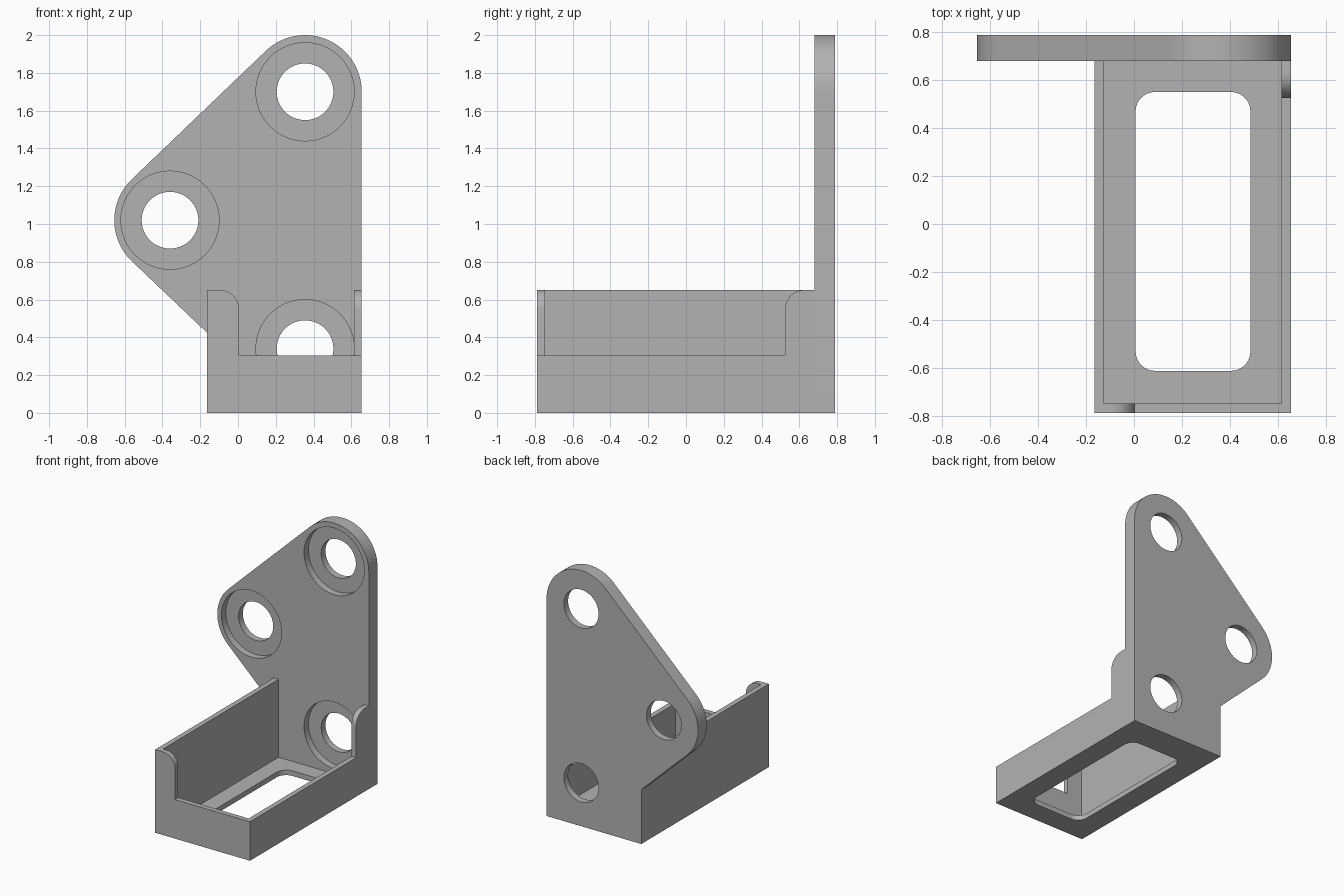
import bpy, bmesh, math

if "Cube" in bpy.data.objects:
    bpy.data.objects.remove(bpy.data.objects["Cube"])

gray = bpy.data.materials.new("plain gray")
gray.diffuse_color = (0.45, 0.45, 0.45, 1)
gray.use_nodes = True
gray.node_tree.nodes["Principled BSDF"].inputs["Base Color"].default_value = gray.diffuse_color


def arc(cx, cy, r, a0, a1, n=16):
    return [(cx + r * math.cos(math.radians(a0 + (a1 - a0) * i / n)),
             cy + r * math.sin(math.radians(a0 + (a1 - a0) * i / n))) for i in range(n + 1)]


def prism(name, pts, axis, lo, hi):
    """Extrude a 2D profile along an axis from lo to hi."""
    place = {"x": lambda u, v, w: (w, u, v),
             "y": lambda u, v, w: (u, w, v),
             "z": lambda u, v, w: (u, v, w)}[axis]
    bm = bmesh.new()
    a = [bm.verts.new(place(u, v, lo)) for u, v in pts]
    b = [bm.verts.new(place(u, v, hi)) for u, v in pts]
    bm.faces.new(a)
    bm.faces.new(b)
    n = len(pts)
    for i in range(n):
        j = (i + 1) % n
        bm.faces.new((a[i], a[j], b[j], b[i]))
    bmesh.ops.recalc_face_normals(bm, faces=bm.faces)
    me = bpy.data.meshes.new(name)
    bm.to_mesh(me)
    bm.free()
    me.materials.append(gray)
    ob = bpy.data.objects.new(name, me)
    bpy.context.collection.objects.link(ob)
    return ob


def rect(x0, y0, x1, y1):
    return [(x0, y0), (x1, y0), (x1, y1), (x0, y1)]


def cut(ob, cutters):
    bpy.context.view_layer.objects.active = ob
    for c in cutters:
        m = ob.modifiers.new("cut", "BOOLEAN")
        m.operation, m.solver, m.object = "DIFFERENCE", "EXACT", c
        bpy.ops.object.modifier_apply(modifier=m.name)
        bpy.data.objects.remove(c)


def smooth(ob):
    bpy.ops.object.select_all(action="DESELECT")
    ob.select_set(True)
    bpy.context.view_layer.objects.active = ob
    bpy.ops.object.shade_smooth_by_angle(angle=math.radians(30))


L, R, F, B = -0.165, 0.655, -0.7875, 0.7875   # tray sides and overall depth
PLATE, WALL, TALL, LOW, FIL = 0.68, 0.04, 0.65, 0.305, 0.1

# back plate: rounded triangle running down to the tray base
tilt = math.degrees(math.atan2(0.68, 0.715))
outline = ([(L, 0), (R, 0)]
           + arc(0.355, 1.70, 0.30, 0, 90 + tilt, 32)
           + arc(-0.355, 1.02, 0.30, 90 + tilt, 270 - tilt, 24)
           + [(L, 0.425)])
plate = prism("back_plate", outline, "y", PLATE, B)

# bolt holes with counterbores on the front face
holes = []
for x, z in ((0.355, 1.70), (-0.36, 1.02), (0.355, 0.34)):
    holes.append(prism("hole", arc(x, z, 0.15, 0, 360, 64)[:-1], "y", 0.5, 1))
    holes.append(prism("counterbore", arc(x, z, 0.26, 0, 360, 64)[:-1], "y", 0.5, PLATE + 0.055))
cut(plate, holes)
smooth(plate)

# tray: open box with a floor window and lowered front and right walls
tray = prism("tray", rect(L, F, R, PLATE), "z", 0, TALL)
cavity = prism("cavity", rect(L + WALL, F + WALL, R - WALL, 0.9), "z", WALL, 1)
x0, x1, y0, y1, r = 0.007, 0.485, -0.612, 0.55, 0.08
window = prism("window", arc(x1 - r, y1 - r, r, 0, 90) + arc(x0 + r, y1 - r, r, 90, 180)
               + arc(x0 + r, y0 + r, r, 180, 270) + arc(x1 - r, y0 + r, r, 270, 360), "z", -0.1, 0.2)
right_cut = prism("right_cut", [(-1, LOW), (0.525, LOW)]
                  + arc(0.525 + FIL, TALL - FIL, FIL, 180, 90)
                  + [(0.525 + FIL, 0.9), (-1, 0.9)], "x", 0.59, 0.8)
front_cut = prism("front_cut", [(0.8, LOW), (0.005, LOW)]
                  + arc(0.005 - FIL, TALL - FIL, FIL, 0, 90)
                  + [(0.005 - FIL, 0.9), (0.8, 0.9)], "y", -0.9, -0.72)
cut(tray, [cavity, window, right_cut, front_cut])
smooth(tray)
